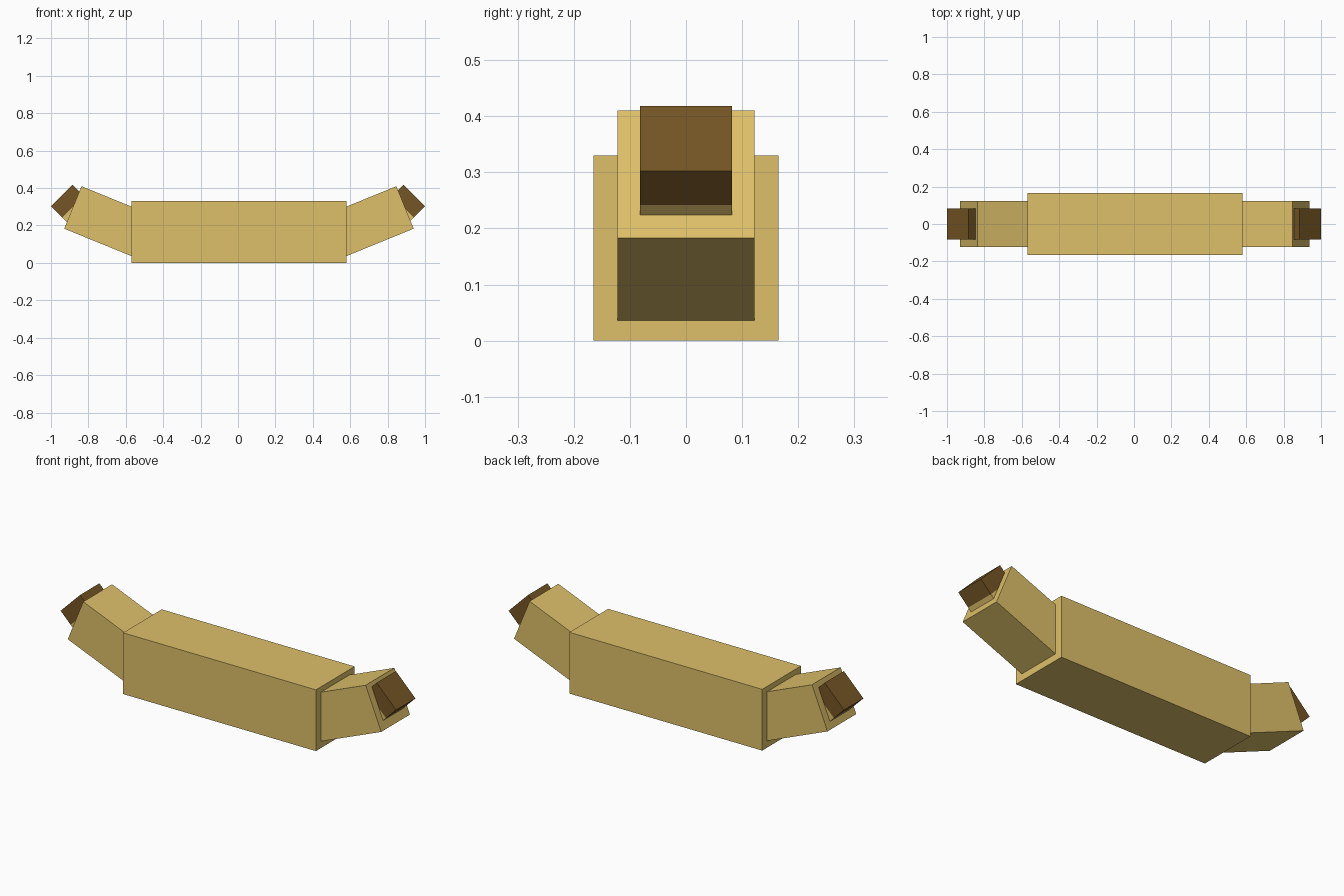
import bpy
import math

cube = bpy.data.objects.get("Cube")
if cube:
    bpy.data.objects.remove(cube, do_unlink=True)


def material(name, color):
    m = bpy.data.materials.new(name)
    m.use_nodes = True
    m.diffuse_color = color
    m.node_tree.nodes["Principled BSDF"].inputs["Base Color"].default_value = color
    return m


tan = material("tan", (0.730, 0.527, 0.144, 1))
brown = material("dark brown", (0.181, 0.093, 0.018, 1))


def box(name, center, size, mat, tilt=0.0):
    """Box tilted about the y axis; positive tilt raises its +x end."""
    bpy.ops.mesh.primitive_cube_add(size=1, location=center,
                                    rotation=(0, -math.radians(tilt), 0))
    ob = bpy.context.object
    ob.name = name
    ob.scale = size
    bpy.ops.object.transform_apply(location=False, rotation=True, scale=True)
    ob.data.materials.append(mat)
    return ob


def tilted_bar(name, side, shift, end, length, thick, tilt, mat):
    """Bar whose outer face is centred on end (x, z), mirrored by side."""
    a = math.radians(tilt)
    x = end[0] - math.cos(a) * length / 2
    z = end[1] - math.sin(a) * length / 2
    box(name, (side * x + shift, 0, z), (length, thick, thick), mat, side * tilt)


SHIFT = 0.005  # the body sits slightly off the centre of the tips

# Main block
box("body", (SHIFT, 0, 0.165), (1.15, 0.33, 0.33), tan)

# Raised arm with a capped stub at each end
for label, side in (("left", 1), ("right", -1)):
    tilted_bar(label + "_arm", side, SHIFT, (0.888, 0.2965), 0.43, 0.245, 22.2, tan)
    tilted_bar(label + "_tip_cap", side, 0, (0.942, 0.36), 0.085, 0.164, 45, brown)
    tilted_bar(label + "_tip_stem", side, 0, (0.882, 0.30), 0.10, 0.164, 45, tan)
